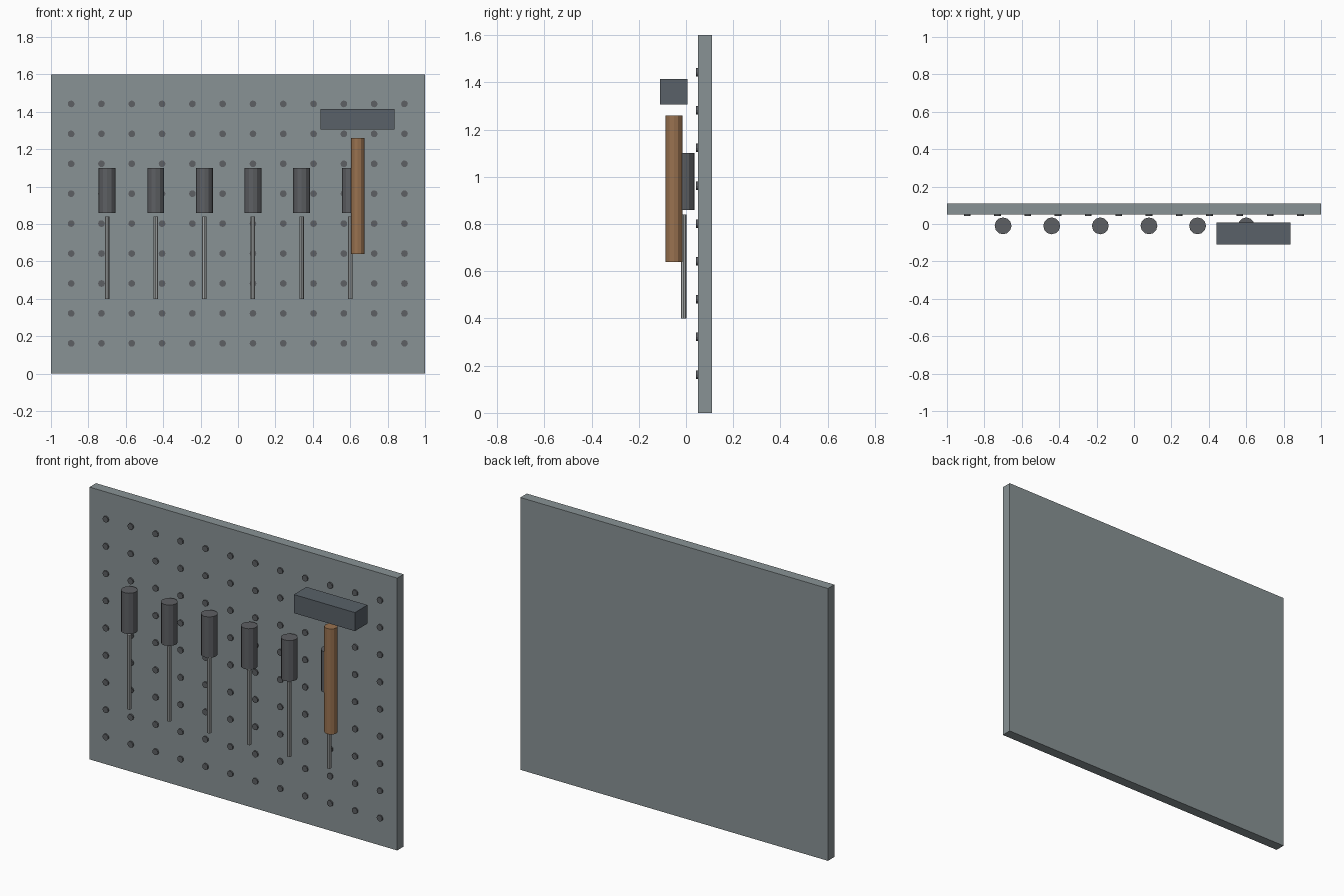
import bpy
from math import pi

if "Cube" in bpy.data.objects:
    bpy.data.objects.remove(bpy.data.objects["Cube"])


def material(name, rgb):
    m = bpy.data.materials.new(name)
    m.diffuse_color = (*rgb, 1)
    m.use_nodes = True
    m.node_tree.nodes["Principled BSDF"].inputs["Base Color"].default_value = m.diffuse_color
    return m


board_grey = material("board_grey", (0.25, 0.29, 0.30))
dark_grey = material("dark_grey", (0.11, 0.115, 0.125))
steel = material("steel", (0.38, 0.40, 0.40))
head_grey = material("head_grey", (0.10, 0.12, 0.14))
wood = material("wood", (0.32, 0.17, 0.08))


def finish(name, mat):
    ob = bpy.context.object
    ob.name = name
    ob.data.materials.append(mat)
    return ob


def box(name, lo, hi, mat):
    bpy.ops.mesh.primitive_cube_add(size=1, location=[(a + b) / 2 for a, b in zip(lo, hi)])
    bpy.context.object.scale = [b - a for a, b in zip(lo, hi)]
    bpy.ops.object.transform_apply(location=False, rotation=False, scale=True)
    return finish(name, mat)


def rod(name, x, y, z0, z1, r, sides, mat):
    bpy.ops.mesh.primitive_cylinder_add(vertices=sides, radius=r, depth=z1 - z0,
                                        location=(x, y, (z0 + z1) / 2))
    return finish(name, mat)


# Backing board
box("board", (-1, 0.05, 0), (1, 0.11, 1.6), board_grey)

# Grid of peg holes, shown as small raised discs
bpy.ops.mesh.primitive_cylinder_add(vertices=12, radius=0.018, depth=0.018,
                                    location=(-0.892, 0.051, 0.162), rotation=(pi / 2, 0, 0))
bpy.ops.object.transform_apply(location=False, rotation=True, scale=False)
peg = finish("peg_holes", dark_grey)
for count, step in ((12, (0.162, 0, 0)), (9, (0, 0, 0.16))):
    mod = peg.modifiers.new("grid", 'ARRAY')
    mod.count = count
    mod.use_relative_offset = False
    mod.use_constant_offset = True
    mod.constant_offset_displace = step

# Row of screwdrivers
for i in range(6):
    x = -0.70 + 0.26 * i
    rod(f"screwdriver_handle_{i + 1}", x, -0.01, 0.86, 1.10, 0.045, 12, dark_grey)
    rod(f"screwdriver_shaft_{i + 1}", x, -0.01, 0.40, 0.84, 0.012, 8, steel)

# Hammer
rod("hammer_handle", 0.64, -0.051, 0.64, 1.26, 0.036, 12, wood)
box("hammer_head", (0.44, -0.11, 1.306), (0.837, 0.007, 1.415), head_grey)
